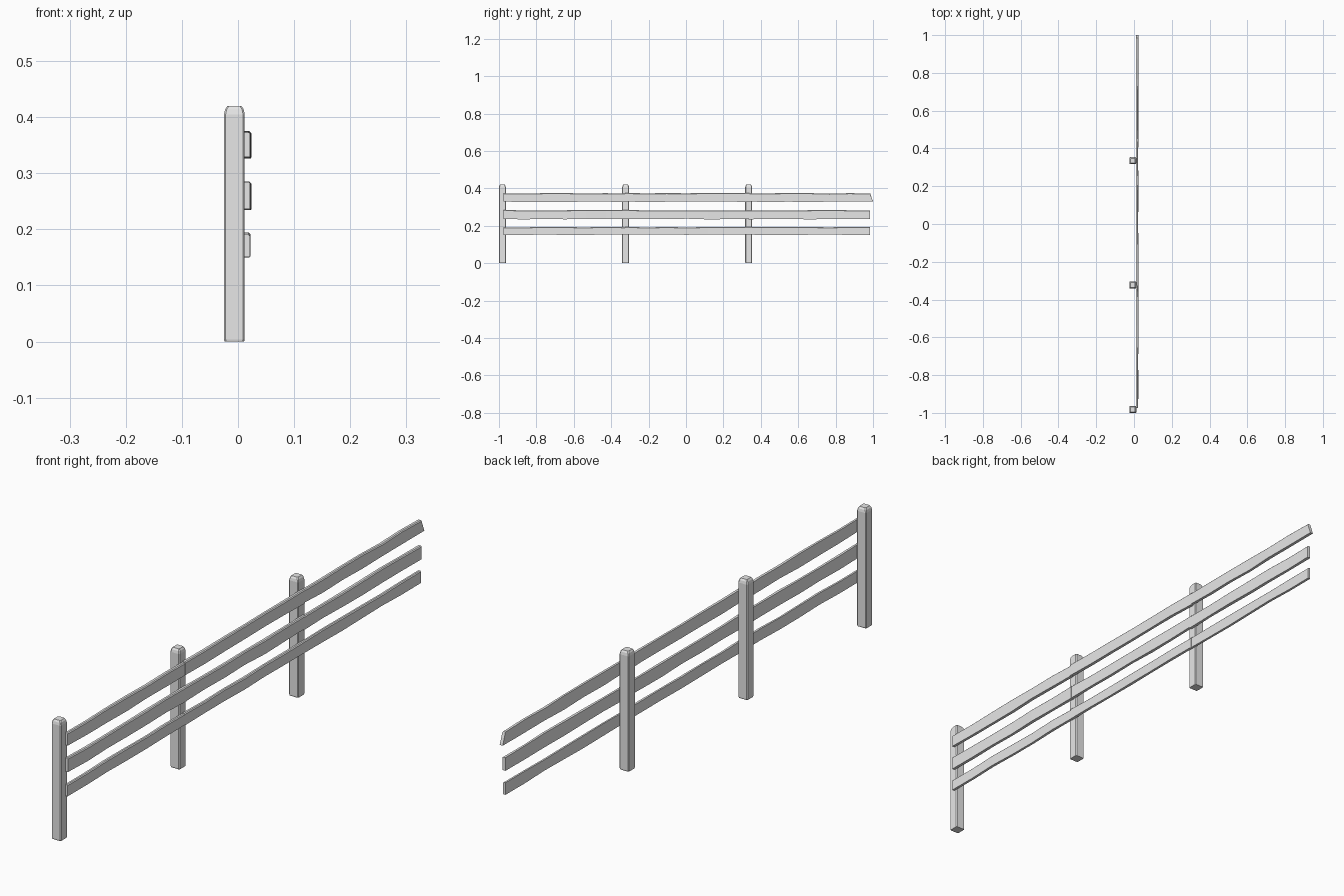
import bpy
import bmesh
import random

random.seed(4)

cube = bpy.data.objects.get("Cube")
if cube:
    bpy.data.objects.remove(cube, do_unlink=True)

grey = bpy.data.materials.new("weathered_grey")
grey.use_nodes = True
grey.diffuse_color = (0.8, 0.8, 0.8, 1)
grey.node_tree.nodes["Principled BSDF"].inputs["Base Color"].default_value = (0.8, 0.8, 0.8, 1)


def loft(name, rings):
    """Skin a list of matching closed rings and cap both ends."""
    bm = bmesh.new()
    loops = [[bm.verts.new(p) for p in ring] for ring in rings]
    n = len(loops[0])
    for a, b in zip(loops, loops[1:]):
        for i in range(n):
            j = (i + 1) % n
            bm.faces.new((a[i], a[j], b[j], b[i]))
    bm.faces.new(loops[0][::-1])
    bm.faces.new(loops[-1])
    bmesh.ops.recalc_face_normals(bm, faces=bm.faces)
    mesh = bpy.data.meshes.new(name)
    bm.to_mesh(mesh)
    bm.free()
    mesh.materials.append(grey)
    obj = bpy.data.objects.new(name, mesh)
    bpy.context.collection.objects.link(obj)
    return obj


def post_ring(y, z, r, c):
    """Square with trimmed corners."""
    k = r - c
    pts = [(r, -k), (r, k), (k, r), (-k, r), (-r, k), (-r, -k), (-k, -r), (k, -r)]
    return [(-0.0065 + px, y + py, z) for px, py in pts]


# Posts with chamfered tops
HALF = 0.0185
post_y = [-0.9815, -0.323, 0.335]
for name, y in zip(("front_post", "middle_post", "back_post"), post_y):
    loft(name, [post_ring(y, z, r, c) for z, r, c in (
        (0, HALF - 0.001, 0.003), (0.004, HALF, 0.003),
        (0.405, HALF, 0.003), (0.414, HALF - 0.002, 0.003), (0.42, HALF - 0.006, 0.003))])

# Rails: three uneven boards end to end at each height
starts = [-0.975, -0.325, 0.333]
ends = [-0.318, 0.340, 0.985]
STEPS = 6
for level, z0, z1, depth in (("bottom", 0.152, 0.193, 0.0215),
                             ("middle", 0.236, 0.283, 0.023),
                             ("top", 0.328, 0.373, 0.023)):
    for bay, y0, y1 in zip(("front", "middle", "back"), starts, ends):
        rings = []
        for i in range(STEPS + 1):
            y = y0 + (y1 - y0) * i / STEPS
            lean = 0.015 if (level, bay, i) == ("top", "back", STEPS) else 0
            lo = z0 + random.uniform(-0.002, 0.002)
            hi = z1 + random.uniform(-0.002, 0.002)
            x = depth + random.uniform(-0.0015, 0.001)
            rings.append([(0.0115, y + lean, lo), (x, y + lean, lo),
                          (x, y, hi - 0.003), (x - 0.003, y, hi), (0.0115, y, hi)])
        loft(f"{level}_rail_{bay}", rings)
